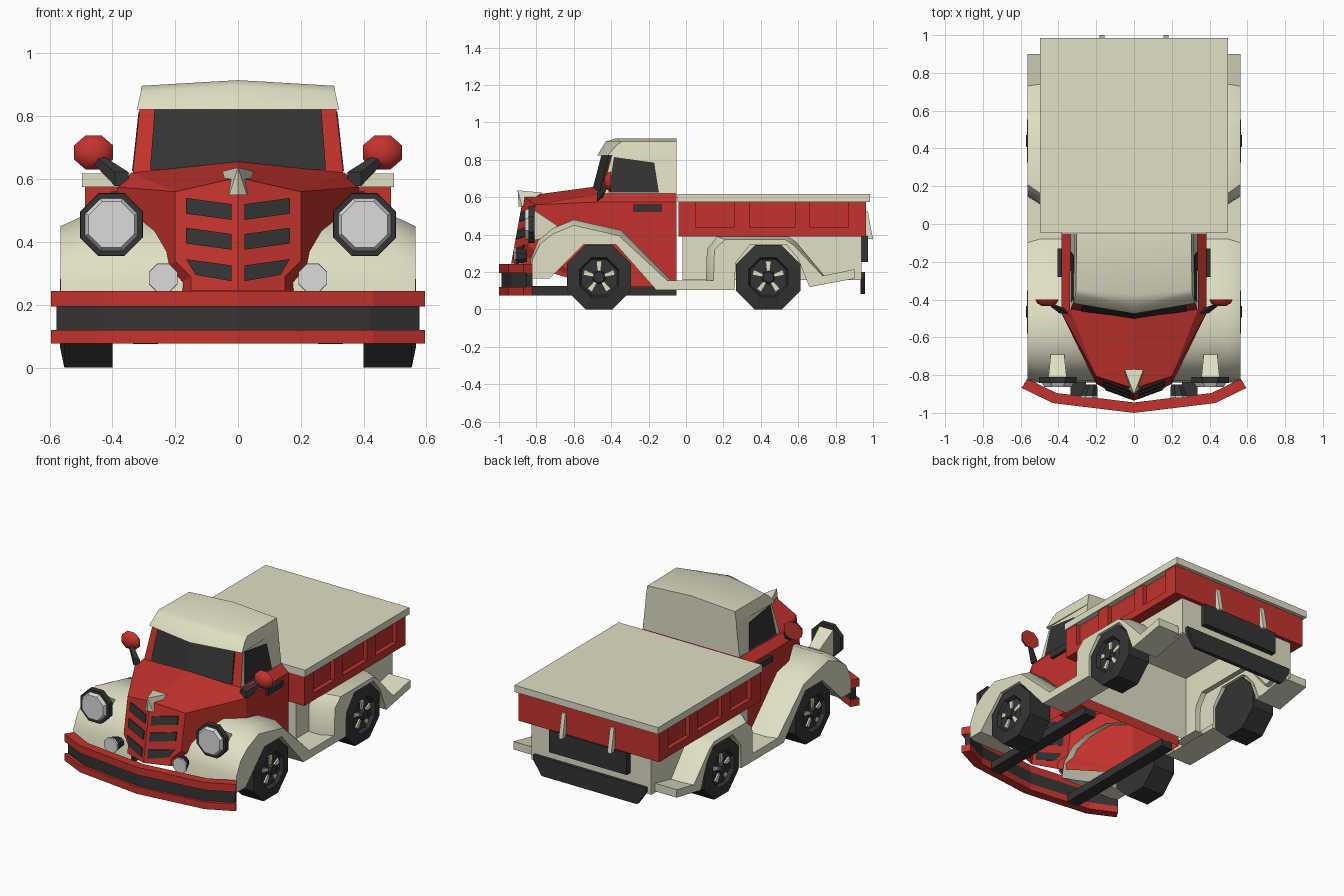
import bpy, bmesh, math
from math import sin, cos, pi

if "Cube" in bpy.data.objects:
    bpy.data.objects.remove(bpy.data.objects["Cube"])


def mat(name, r, g, b):
    m = bpy.data.materials.new(name)
    m.diffuse_color = (r, g, b, 1)
    m.use_nodes = True
    m.node_tree.nodes["Principled BSDF"].inputs["Base Color"].default_value = m.diffuse_color
    return m


RED = mat("red paint", 0.55, 0.033, 0.026)
CREAM = mat("cream paint", 0.76, 0.735, 0.56)
DARK = mat("charcoal", 0.034, 0.034, 0.034)
LENS = mat("lamp glass", 0.71, 0.71, 0.72)


def finish(name, bm, mats, mirror=True, smooth=0):
    bmesh.ops.recalc_face_normals(bm, faces=bm.faces[:])
    me = bpy.data.meshes.new(name)
    bm.to_mesh(me)
    bm.free()
    ob = bpy.data.objects.new(name, me)
    bpy.context.collection.objects.link(ob)
    for m in (mats if isinstance(mats, list) else [mats]):
        me.materials.append(m)
    if smooth:
        bpy.ops.object.select_all(action='DESELECT')
        ob.select_set(True)
        bpy.context.view_layer.objects.active = ob
        bpy.ops.object.shade_smooth_by_angle(angle=math.radians(smooth))
    if mirror:
        ob.modifiers.new("mirror", 'MIRROR')
    return ob


def poly(name, faces, mats, mirror=True, smooth=0, idx=None):
    """Mesh from faces given as lists of points; shared points are welded."""
    bm = bmesh.new()
    for i, f in enumerate(faces):
        bf = bm.faces.new([bm.verts.new(p) for p in f])
        bf.material_index = idx[i] if idx else 0
    bmesh.ops.remove_doubles(bm, verts=bm.verts[:], dist=1e-4)
    return finish(name, bm, mats, mirror, smooth)


def hull(name, pts, m, mirror=True, smooth=0):
    bm = bmesh.new()
    for p in pts:
        bm.verts.new(p)
    bmesh.ops.convex_hull(bm, input=bm.verts[:])
    bmesh.ops.dissolve_limit(bm, angle_limit=0.01, verts=bm.verts[:], edges=bm.edges[:])
    return finish(name, bm, m, mirror, smooth)


def box(name, x, y, z, m, mirror=True):
    return hull(name, [(a, b, c) for a in x for b in y for c in z], m, mirror)


def octo(cx, y, cz, rx, rz=None):
    """Octagon facing the front, flat side down; rx is the half width."""
    k = 1 / cos(pi / 8)
    return [(cx + rx * k * cos(pi / 8 + i * pi / 4), y,
             cz + (rz or rx) * k * sin(pi / 8 + i * pi / 4)) for i in range(8)]


# Hood, grille shell and cab lower body (open underneath)
def g(x, z, off=0.0):
    return (x, -0.87 - 0.18 * (0.605 - z) + 0.36 * x - off, z)


b1, b2, b3, b4 = g(0.15, 0.245), g(0.15, 0.29), g(0.2, 0.34), g(0.2, 0.56)
nose = g(0, 0.605)
cl, ct, ch = (0.385, -0.47, 0.12), (0.385, -0.47, 0.575), (0.34, -0.45, 0.62)
dl, dt, dh = (0.385, -0.05, 0.12), (0.385, -0.05, 0.575), (0.335, -0.05, 0.62)
crest = (0, -0.50, 0.655)
poly("cab_body", [[g(0, 0.245), b1, b2, b3, b4, nose], [b1, b2, cl], [b2, b3, cl],
                  [b3, b4, ct, cl], [b4, nose, crest, ch], [b4, ch, ct],
                  [cl, dl, dt, ct], [ct, dt, dh, ch],
                  [dl, (0, -0.05, 0.12), (0, -0.05, 0.62), dh, dt]], RED)

# Grille slots
for i, z in enumerate((0.47, 0.375, 0.275)):
    w = 0.165
    q = [(0.02, z), (w - 0.03 * (i == 2), z + 0.02), (w, z + 0.07), (0.02, z + 0.05)]
    hull("grille_slot", [g(a, b, o) for a, b in q for o in (-0.002, 0.007)], DARK)

# Hood ornament
hull("hood_ornament", [(0.05, -0.77, 0.625), (-0.05, -0.77, 0.625), (0, -0.78, 0.60), (0, -0.90, 0.637),
                       (0.028, -0.875, 0.55), (-0.028, -0.875, 0.55), (0, -0.895, 0.55)], CREAM, False)

# Cab uprights: red windscreen frame, cream sides and back
w0, w1, w2 = (0, -0.50, 0.62), (0.335, -0.45, 0.62), (0.335, -0.05, 0.62)
t0, t1, t2 = (0, -0.445, 0.83), (0.312, -0.395, 0.83), (0.312, -0.05, 0.83)
poly("cab_uprights", [[w0, w1, t1, t0], [w1, w2, t2, t1], [w2, (0, -0.05, 0.62), (0, -0.05, 0.83), t2]],
     [RED, CREAM], idx=[0, 1, 1])


# Windscreen and door glass as thin plates
def screen(x, z, off):
    return (x, -0.50 + 0.149 * x + 0.262 * (z - 0.62) - off, z)


hull("windscreen", [screen(x, z, o) for x, z in ((0, 0.63), (0.28, 0.63), (0.265, 0.828), (0, 0.828))
                    for o in (-0.002, 0.006)], DARK)
hull("door_window", [(0.335 - 0.11 * (z - 0.62) + o, y, z) for y, z in
                     ((-0.415, 0.626), (-0.145, 0.626), (-0.17, 0.785), (-0.385, 0.815))
                     for o in (-0.003, 0.003)], DARK)

# Roof with visor
r = [[(0, -0.475, 0.822), (0.322, -0.42, 0.822)], [(0, -0.43, 0.897), (0.31, -0.375, 0.875)],
     [(0, -0.375, 0.915), (0.307, -0.345, 0.897)], [(0, -0.05, 0.915), (0.303, -0.05, 0.897)]]
rear = (0.315, -0.05, 0.822)
poly("cab_roof", [[r[0][0], r[0][1], r[1][1], r[1][0]], [r[1][0], r[1][1], r[2][1], r[2][0]],
                  [r[2][0], r[2][1], r[3][1], r[3][0]], [r[0][1], rear, r[3][1], r[2][1], r[1][1]],
                  [rear, (0, -0.05, 0.822), r[3][0], r[3][1]],
                  [r[0][0], r[0][1], rear, (0, -0.05, 0.822)]], CREAM, smooth=35)

# Door handles
box("door_handle", (0.38, 0.405), (-0.28, -0.13), (0.525, 0.56), DARK)

# Fenders and running board: crown y,z / arch y,z / inner x / outer edge shift y,z
P = [(-0.84, 0.165, -0.73, 0.165, 0.15, 0, 0), (-0.83, 0.27, -0.69, 0.205, 0.16, 0.01, 0),
     (-0.79, 0.37, -0.64, 0.255, 0.19, 0.01, -0.02), (-0.71, 0.435, -0.59, 0.303, 0.23, 0, -0.03),
     (-0.60, 0.48, -0.545, 0.348, 0.29, 0, -0.03), (-0.35, 0.425, -0.375, 0.348, 0.37, -0.01, -0.03),
     (-0.08, 0.155, -0.16, 0.105, 0.38, -0.02, 0), (0.107, 0.155, 0.26, 0.105, 0.38, 0.04, 0),
     (0.112, 0.32, 0.265, 0.25, 0.38, 0.04, 0), (0.165, 0.39, 0.345, 0.348, 0.38, 0.045, -0.016),
     (0.545, 0.39, 0.535, 0.348, 0.38, -0.015, -0.016), (0.59, 0.36, 0.60, 0.27, 0.38, -0.015, -0.016),
     (0.74, 0.18, 0.66, 0.12, 0.38, -0.01, 0), (0.90, 0.215, 0.90, 0.165, 0.38, 0, 0)]
cols = [[(xi, y, z), (0.50, y, z), (0.565, y + dy, z + dz), (0.565, ya, za), (0.385, ya, za)]
        for y, z, ya, za, xi, dy, dz in P]
strips = [[a[k], a[k + 1], b[k + 1], b[k]] for a, b in zip(cols, cols[1:]) for k in range(4)]
poly("fender", strips + [cols[0], cols[-1]], CREAM, smooth=40)


# Wheels: lathed octagons with five pale spokes and a hub
def wheel(name, cy):
    k, cz = 1 / cos(pi / 8), 0.172
    rings = [(0.40, 0.08), (0.40, 0.172), (0.553, 0.172), (0.567, 0.105), (0.545, 0.095)]
    c = [[(x, cy + q * k * cos(pi / 8 + i * pi / 4), cz + q * k * sin(pi / 8 + i * pi / 4))
          for i in range(8)] for x, q in rings]
    f = [[a[i], a[(i + 1) % 8], b[(i + 1) % 8], b[i]] for a, b in zip(c, c[1:]) for i in range(8)]
    poly(name, f + [c[0], c[-1]], DARK)
    hull(name + "_hub", [(x, cy + q * cos(i * pi / 4), cz + q * sin(i * pi / 4))
                         for x, q in ((0.54, 0.038), (0.572, 0.03)) for i in range(8)], DARK)
    for s in range(5):
        a = pi / 2 + s * 2 * pi / 5
        hull(name + "_spoke", [(x, cy + q * cos(a) - w * sin(a), cz + q * sin(a) + w * cos(a))
                               for x in (0.54, 0.555) for q, h in ((0.025, 0.008), (0.086, 0.015))
                               for w in (-h, h)], CREAM)


wheel("front_wheel", -0.465)
wheel("rear_wheel", 0.44)

# Headlights, their pods and the low lamps
hull("headlight_rim", octo(0.403, -0.81, 0.455, 0.1) + octo(0.403, -0.843, 0.455, 0.099), DARK)
hull("headlight_lens", octo(0.403, -0.84, 0.455, 0.085) + octo(0.403, -0.862, 0.455, 0.073), LENS)
hull("headlight_pod", [(0.405 + s * w, y, z) for s in (-1, 1) for w, y, z in
                       ((0.048, -0.81, 0.53), (0.048, -0.81, 0.37), (0.036, -0.69, 0.45), (0.036, -0.69, 0.40))],
     CREAM)
hull("low_lamp", octo(0.225, -0.85, 0.285, 0.03) + octo(0.238, -0.912, 0.285, 0.045), DARK)
hull("low_lamp_lens", octo(0.238, -0.911, 0.285, 0.046) + octo(0.238, -0.92, 0.285, 0.045), LENS)

# Door mirrors
hull("mirror", octo(0.46, -0.40, 0.685, 0.062, 0.054) + octo(0.46, -0.42, 0.685, 0.052, 0.045)
     + octo(0.46, -0.435, 0.685, 0.025, 0.022), RED, smooth=50)
hull("mirror_arm", [(x + a, y, z + a * s) for x, y, z, w in ((0.37, -0.475, 0.60, 0.022), (0.45, -0.42, 0.665, 0.013))
                    for a in (-w, w) for s in (-1, 1)] + [(0.37, -0.445, 0.60)], DARK)


# Front bumper: two red bars and a dark core following a bowed path
def bumper(name, z0, z1, inset, m):
    out = [(0, -1.0), (0.43, -0.948), (0.595, -0.868)]
    inn = [(0, -0.945), (0.41, -0.895), (0.565, -0.82)]
    out = [(x * (1 - inset * 2), y + inset) for x, y in out]
    f = []
    for i in range(2):
        a, b, c, d = out[i], out[i + 1], inn[i + 1], inn[i]
        f += [[(*p, z) for p in (a, b, c, d)] for z in (z0, z1)]
        f += [[(*p, z0), (*q, z0), (*q, z1), (*p, z1)] for p, q in ((a, b), (c, d))]
    p, q = out[2], inn[2]
    f.append([(*p, z0), (*q, z0), (*q, z1), (*p, z1)])
    poly(name, f, m)


bumper("bumper_top_bar", 0.195, 0.243, 0, RED)
bumper("bumper_core", 0.118, 0.197, 0.014, DARK)
bumper("bumper_low_bar", 0.076, 0.12, 0, RED)

# Chassis rails
box("chassis_rail", (0.255, 0.335), (-0.92, -0.05), (0.075, 0.125), DARK)

# Cargo bed: cover, red walls with recessed panels, cream lower box open below
box("bed_cover", (-0.497, 0.497), (-0.045, 0.985), (0.575, 0.618), CREAM, False)
box("bed_side", (0.416, 0.46), (-0.04, 0.962), (0.39, 0.576), RED)
box("bed_tailgate", (-0.485, 0.485), (0.938, 0.962), (0.39, 0.576), RED, False)
box("bed_headboard", (-0.485, 0.485), (-0.04, -0.021), (0.39, 0.576), RED, False)
box("bed_lower_rail", (0.416, 0.487), (-0.04, 0.962), (0.39, 0.437), RED)
for y in ((-0.04, 0.053), (0.257, 0.342), (0.583, 0.663), (0.87, 0.962)):
    box("bed_stile", (0.45, 0.487), y, (0.43, 0.576), RED)
x, ya, yb, z0, z1 = 0.415, -0.02, 0.937, 0.157, 0.575
poly("bed_lower_box", [[(x, ya, z0), (x, yb, z0), (x, yb, z1), (x, ya, z1)],
                       [(0, ya, z0), (x, ya, z0), (x, ya, z1), (0, ya, z1)],
                       [(0, yb, z0), (x, yb, z0), (x, yb, z1), (0, yb, z1)]], CREAM)

# Tail: dark plate, latches and rear bumper
box("tail_plate", (-0.27, 0.27), (0.93, 0.972), (0.255, 0.392), DARK, False)
hull("tail_latch", [(a, y, z) for a in (0.155, 0.182) for y, z in
                    ((0.955, 0.525), (0.972, 0.525), (0.965, 0.38), (1.0, 0.375), (0.985, 0.45))], CREAM)
hull("rear_bumper", [(s * w, y, z) for s in (-1, 1) for y in (0.933, 0.957)
                     for w, z in ((0.39, 0.2), (0.39, 0.17), (0.33, 0.083))], DARK, False)
